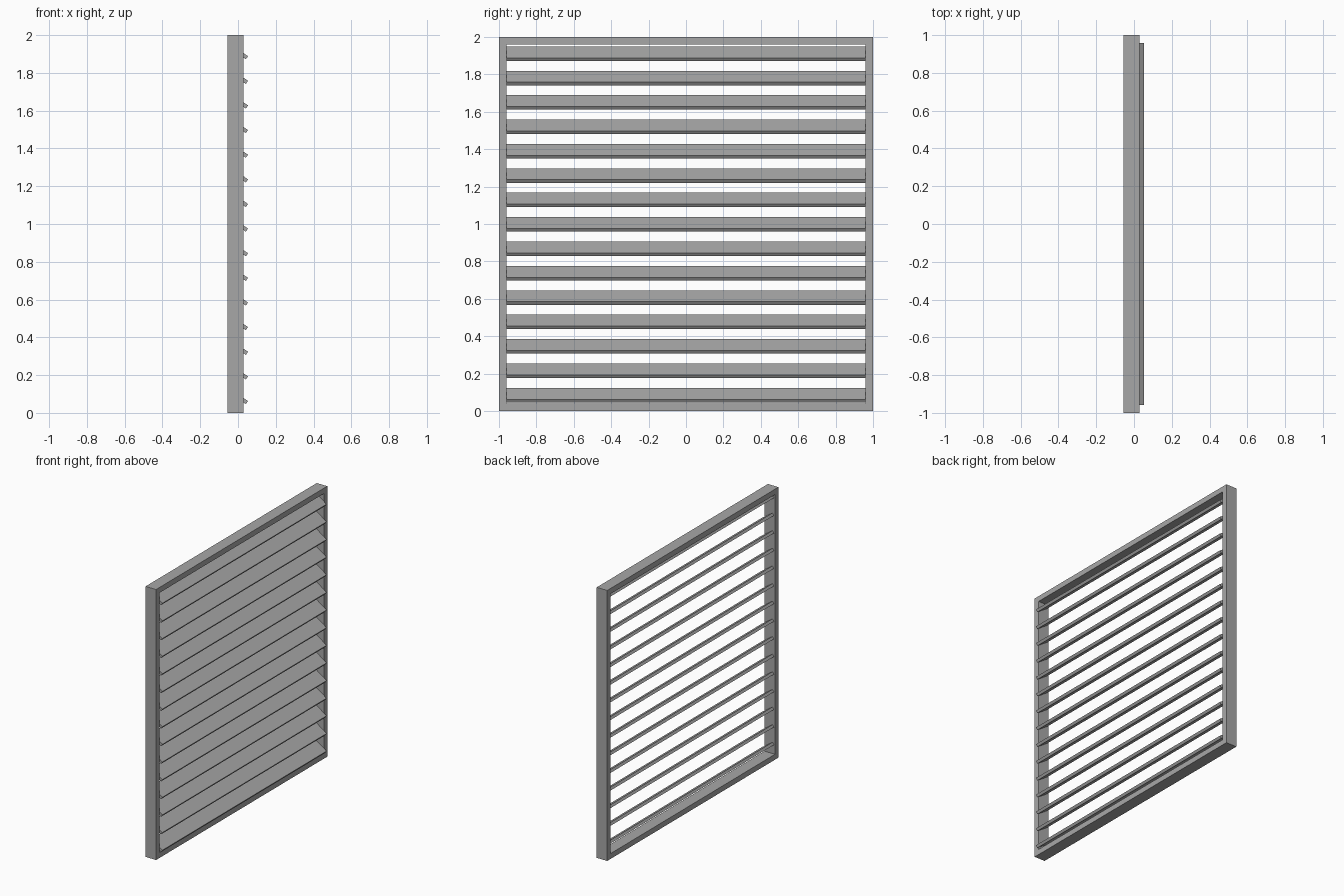
import bpy
import bmesh
from mathutils import Vector

if "Cube" in bpy.data.objects:
    bpy.data.objects.remove(bpy.data.objects["Cube"])

X_BACK, X_FRONT = -0.056, 0.03
SLATS, PITCH, Z_TIP = 15, 0.1304, 0.063


def make_object(name, bm):
    bmesh.ops.recalc_face_normals(bm, faces=bm.faces)
    mesh = bpy.data.meshes.new(name)
    bm.to_mesh(mesh)
    bm.free()
    obj = bpy.data.objects.new(name, mesh)
    bpy.context.collection.objects.link(obj)
    return obj


# Mitred frame: four-point section swept around a square
def make_frame():
    bm = bmesh.new()
    section = [(X_FRONT, 1.0), (X_FRONT, 0.96), (X_BACK, 0.96), (X_BACK, 1.0)]
    corners = [(-1, -1), (1, -1), (1, 1), (-1, 1)]
    rings = [[bm.verts.new((x, sy * r, 1 + sz * r)) for x, r in section]
             for sy, sz in corners]
    for i in range(4):
        a, b = rings[i], rings[(i + 1) % 4]
        for j in range(4):
            k = (j + 1) % 4
            bm.faces.new((a[j], b[j], b[k], a[k]))
    make_object("frame", bm)


# Sloping slat: thin tilted plate running the width of the frame
def make_slat(index):
    z = Z_TIP + index * PITCH
    tip = Vector((0.053, 0, z))
    back = Vector((-0.036, 0, z + 0.061))
    direction = (back - tip).normalized()
    down = Vector((-direction.z, 0, direction.x)) * 0.02
    profile = [tip, back, back + down, tip + down]
    bm = bmesh.new()
    ends = [[bm.verts.new((p.x, y, p.z)) for p in profile]
            for y in (-0.959, 0.959)]
    bm.faces.new(ends[0])
    bm.faces.new(ends[1][::-1])
    for j in range(4):
        k = (j + 1) % 4
        bm.faces.new((ends[0][j], ends[0][k], ends[1][k], ends[1][j]))
    return make_object(f"slat_{index + 1:02d}", bm)


make_frame()
for i in range(SLATS):
    make_slat(i)

# Dark grey finish on every part
finish = bpy.data.materials.new("dark_grey")
finish.diffuse_color = (0.39, 0.39, 0.39, 1)
finish.use_nodes = True
finish.node_tree.nodes["Principled BSDF"].inputs["Base Color"].default_value = finish.diffuse_color
for obj in bpy.context.collection.objects:
    obj.data.materials.append(finish)
